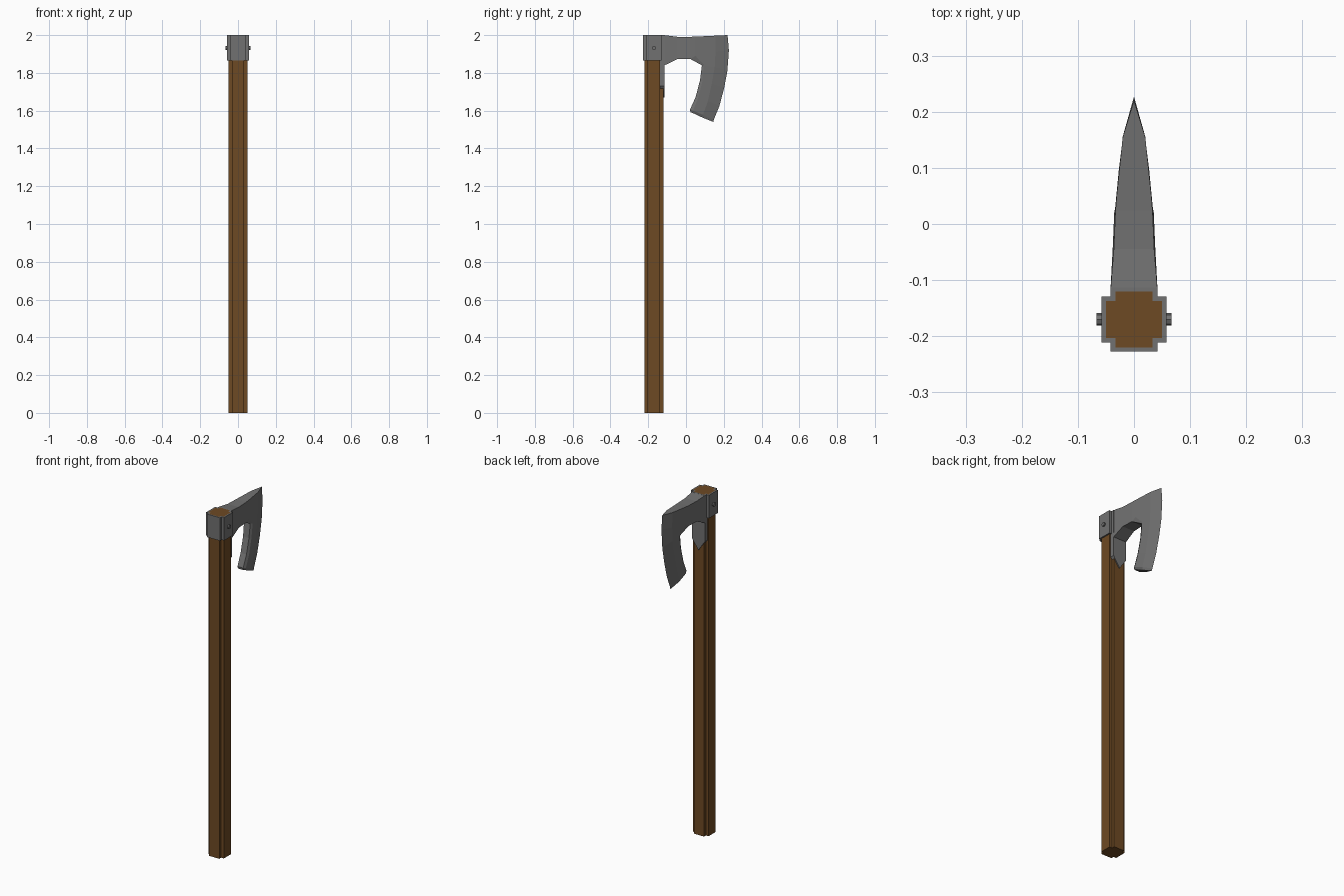
import bpy, bmesh, math
from mathutils import Matrix

if "Cube" in bpy.data.objects:
    bpy.data.objects.remove(bpy.data.objects["Cube"])


def material(name, color):
    m = bpy.data.materials.new(name)
    m.diffuse_color = (*color, 1)
    m.use_nodes = True
    m.node_tree.nodes["Principled BSDF"].inputs["Base Color"].default_value = m.diffuse_color
    return m


WOOD = material("brown wood", (0.155, 0.067, 0.017))
STEEL = material("grey steel", (0.165, 0.165, 0.165))
CY = -0.17  # handle centre in y


def finish(name, bm, mat):
    bmesh.ops.remove_doubles(bm, verts=bm.verts, dist=1e-5)
    bmesh.ops.recalc_face_normals(bm, faces=bm.faces)
    me = bpy.data.meshes.new(name)
    bm.to_mesh(me)
    bm.free()
    me.materials.append(mat)
    ob = bpy.data.objects.new(name, me)
    bpy.context.collection.objects.link(ob)
    return ob


def cross_outline(a, b, c, d):
    # notched square: x reach a with y half-width b, y reach d with x half-width c
    q = [(a, b), (c, b), (c, d)]
    return (q + [(-x, y) for x, y in reversed(q)]
            + [(-x, -y) for x, y in q] + [(x, -y) for x, y in reversed(q)])


def loop(bm, outline, z):
    return [bm.verts.new((x, CY + y, z)) for x, y in outline]


def bridge(bm, l1, l2):
    n = len(l1)
    for i in range(n):
        j = (i + 1) % n
        bm.faces.new((l1[i], l1[j], l2[j], l2[i]))


# Handle
bm = bmesh.new()
inner = cross_outline(0.05, 0.033, 0.033, 0.05)
lo, hi = loop(bm, inner, 0), loop(bm, inner, 2.0)
bridge(bm, lo, hi)
bm.faces.new(lo)
bm.faces.new(hi)
finish("handle", bm, WOOD)

# Collar ring
bm = bmesh.new()
outer = cross_outline(0.058, 0.041, 0.042, 0.057)
rings = [loop(bm, o, z) for o, z in
         ((inner, 1.865), (outer, 1.865), (outer, 2.0), (inner, 2.0))]
for k in range(4):
    bridge(bm, rings[k], rings[(k + 1) % 4])
finish("collar", bm, STEEL)

# Rivets through the collar
for side, label in ((1, "right"), (-1, "left")):
    bm = bmesh.new()
    bmesh.ops.create_cone(bm, cap_ends=True, segments=8, radius1=0.011, radius2=0.011,
                          depth=0.02,
                          matrix=Matrix.Translation((side * 0.057, CY, 1.932))
                          @ Matrix.Rotation(math.pi / 2, 4, 'Y'))
    finish("rivet_" + label, bm, STEEL)


def two_sided(name, rows):
    """Grid of (y, z, half thickness) points, mirrored in x and closed at its rim."""
    bm = bmesh.new()
    grids = [[[bm.verts.new((s * t, y, z)) for y, z, t in r] for r in rows] for s in (1, -1)]
    for g in grids:
        for r1, r2 in zip(g, g[1:]):
            for i in range(len(r1) - 1):
                bm.faces.new((r1[i], r1[i + 1], r2[i + 1], r2[i]))
    rims = [g[0] + [r[-1] for r in g[1:-1]] + g[-1][::-1] + [r[0] for r in g[-2:0:-1]]
            for g in grids]
    bridge(bm, *rims)
    return finish(name, bm, STEEL)


# Neck between collar and blade
two_sided("neck", [
    [(-0.118, 1.838, 0.042), (-0.118, 2.0, 0.042)],
    [(-0.045, 1.873, 0.038), (-0.045, 1.991, 0.036)],
    [(0.025, 1.873, 0.035), (0.025, 1.991, 0.033)],
])

# Bearded blade: back edge, back bevel, cutting bevel, cutting edge
two_sided("blade", [
    [(0.024, 1.991, 0.033), (0.05, 1.992, 0.031), (0.155, 1.997, 0.02), (0.220, 2.0, 0)],
    [(0.024, 1.873, 0.034), (0.05, 1.89, 0.031), (0.156, 1.91, 0.02), (0.227, 1.92, 0)],
    [(0.084, 1.840, 0.020), (0.097, 1.84, 0.027), (0.152, 1.83, 0.02), (0.219, 1.81, 0)],
    [(0.074, 1.760, 0.019), (0.087, 1.755, 0.026), (0.136, 1.74, 0.02), (0.202, 1.72, 0)],
    [(0.051, 1.672, 0.019), (0.065, 1.668, 0.026), (0.116, 1.65, 0.02), (0.177, 1.625, 0)],
    [(0.021, 1.605, 0.018), (0.037, 1.60, 0.025), (0.090, 1.578, 0.02), (0.147, 1.552, 0)],
    [(0.024, 1.592, 0.016), (0.039, 1.586, 0.018), (0.088, 1.563, 0.014), (0.145, 1.54, 0)],
])

# Pointed tongue running down the handle below the neck
bm = bmesh.new()
shape = [(0, 1.67), (0.042, 1.73), (0.042, 1.868), (-0.042, 1.868), (-0.042, 1.73)]
loops = [[bm.verts.new((x, y, z)) for x, z in shape] for y in (-0.137, -0.114)]
bridge(bm, *loops)
for l in loops:
    bm.faces.new(l)
finish("tongue", bm, STEEL)
